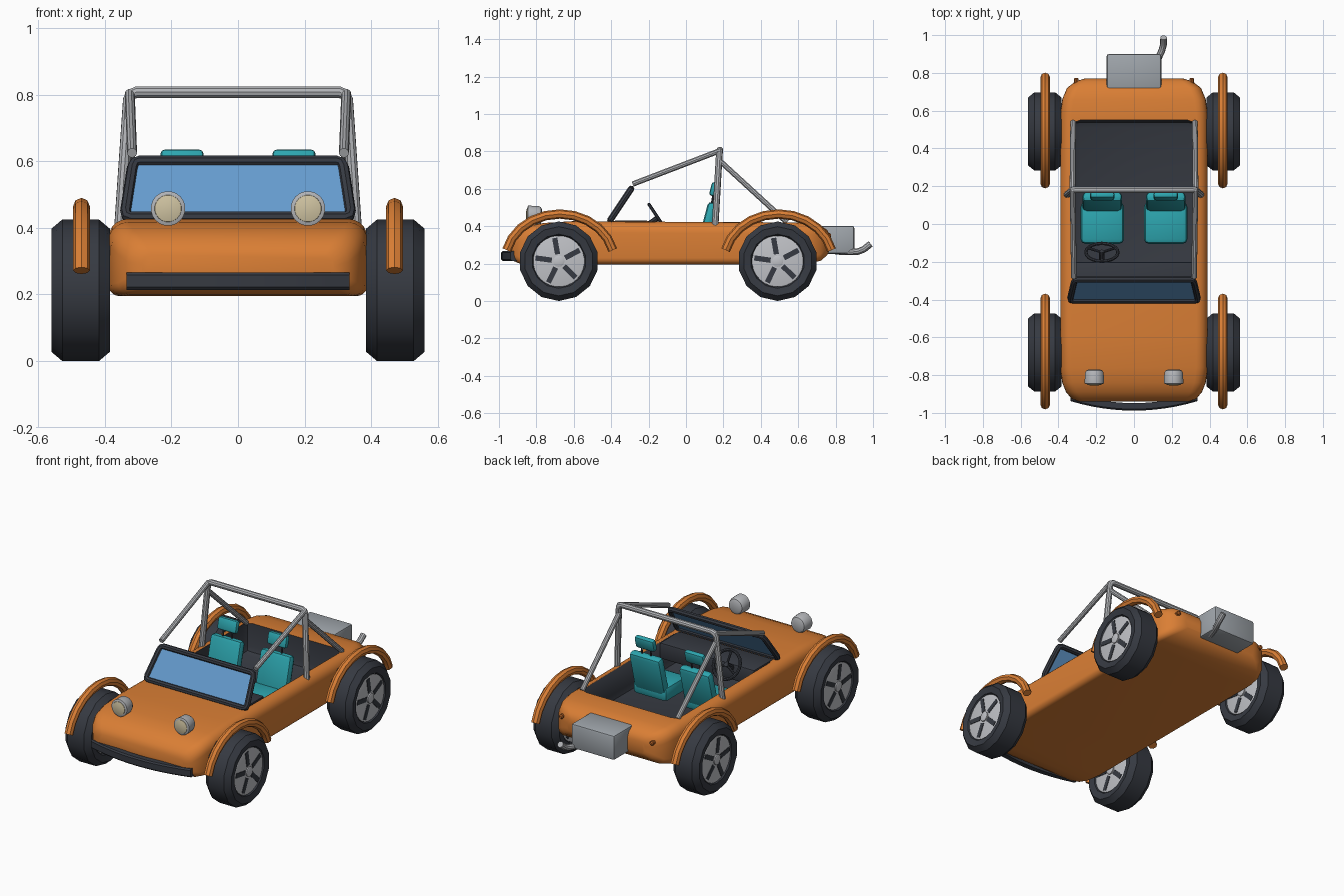
import bpy, bmesh
from math import sin, cos, pi, radians
from mathutils import Vector, Matrix

if "Cube" in bpy.data.objects:
    bpy.data.objects.remove(bpy.data.objects["Cube"])


def material(name, r, g, b):
    m = bpy.data.materials.new(name)
    m.use_nodes = True
    m.diffuse_color = (r, g, b, 1)
    m.node_tree.nodes["Principled BSDF"].inputs["Base Color"].default_value = (r, g, b, 1)
    return m


ORANGE = material("orange paint", 0.70, 0.21, 0.035)
DARK = material("dark rubber", 0.037, 0.042, 0.054)
GLASS = material("blue glass", 0.13, 0.33, 0.62)
TEAL = material("teal seat", 0.026, 0.38, 0.43)
STEEL = material("steel tube", 0.45, 0.46, 0.48)
ALLOY = material("alloy rim", 0.53, 0.54, 0.57)
ENGINE = material("engine grey", 0.35, 0.38, 0.41)
LENS = material("cream lens", 0.63, 0.55, 0.36)
TAIL = material("tail amber", 0.45, 0.12, 0.02)


def finish(name, mesh, mat, angle=32):
    ob = bpy.data.objects.new(name, mesh)
    bpy.context.collection.objects.link(ob)
    if mat:
        mesh.materials.clear()
        mesh.materials.append(mat)
    bpy.ops.object.select_all(action='DESELECT')
    ob.select_set(True)
    bpy.context.view_layer.objects.active = ob
    bpy.ops.object.shade_smooth_by_angle(angle=radians(angle))
    return ob


def from_bmesh(name, bm, mat, angle=32):
    bmesh.ops.recalc_face_normals(bm, faces=bm.faces)
    mesh = bpy.data.meshes.new(name)
    bm.to_mesh(mesh)
    bm.free()
    return finish(name, mesh, mat, angle)


def loft(name, rings, mat, angle=32):
    """Skin a row of equal rings and cap both ends."""
    bm = bmesh.new()
    vs = [[bm.verts.new(p) for p in ring] for ring in rings]
    n = len(vs[0])
    for a, b in zip(vs, vs[1:]):
        for i in range(n):
            j = (i + 1) % n
            bm.faces.new((a[i], a[j], b[j], b[i]))
    bm.faces.new(vs[0])
    bm.faces.new(vs[-1])
    return from_bmesh(name, bm, mat, angle)


def lathe(name, profile, centre, axis, mat, segs=20):
    """Turn (offset, radius) pairs about the x or y axis."""
    rings = []
    for d, r in profile:
        ring = []
        for k in range(segs):
            t = 2 * pi * (k + 0.5) / segs
            p = (d, r * cos(t), r * sin(t)) if axis == 'x' else (r * cos(t), d, r * sin(t))
            ring.append(Vector(centre) + Vector(p))
        rings.append(ring)
    return loft(name, rings, mat)


def box(name, size, loc, mat, bevel=0.0, rot=None, segs=2):
    bm = bmesh.new()
    bmesh.ops.create_cube(bm, size=1)
    bmesh.ops.scale(bm, vec=size, verts=bm.verts)
    if bevel:
        bmesh.ops.bevel(bm, geom=bm.edges[:], offset=bevel, segments=segs,
                        profile=0.5, affect='EDGES')
    if rot:
        bmesh.ops.rotate(bm, cent=(0, 0, 0), matrix=rot, verts=bm.verts)
    bmesh.ops.translate(bm, vec=loc, verts=bm.verts)
    return from_bmesh(name, bm, mat)


def tube(name, points, radius, mat, closed=False, res=2, angle=32):
    cu = bpy.data.curves.new(name, 'CURVE')
    cu.dimensions = '3D'
    cu.bevel_depth = radius
    cu.bevel_resolution = res
    cu.use_fill_caps = True
    sp = cu.splines.new('POLY')
    sp.points.add(len(points) - 1)
    for q, p in zip(sp.points, points):
        q.co = (*p, 1)
    sp.use_cyclic_u = closed
    helper = bpy.data.objects.new(name + "_path", cu)
    mesh = bpy.data.meshes.new_from_object(helper)
    bpy.data.objects.remove(helper)
    return finish(name, mesh, mat, angle)


# Body tub: rounded sections lofted from nose to tail
def section(y, w, lo, hi):
    pts = []
    r_top, r_low = min(0.06, (hi - lo) * 0.4), min(0.035, (hi - lo) * 0.3)
    for sx, sz, r, start in ((1, 1, r_top, 0), (-1, 1, r_top, 1),
                             (-1, -1, r_low, 2), (1, -1, r_low, 3)):
        cx, cz = sx * (w - r), (hi - r if sz > 0 else lo + r)
        for k in range(6):
            t = (start + k / 5) * pi / 2
            pts.append((cx + r * cos(t), y, cz + r * sin(t)))
    return pts


stations = [(-0.94, 0.29, 0.24, 0.32), (-0.925, 0.33, 0.215, 0.35), (-0.89, 0.36, 0.2, 0.38),
            (-0.84, 0.38, 0.196, 0.402), (-0.76, 0.39, 0.195, 0.417), (-0.6, 0.39, 0.195, 0.427),
            (-0.4, 0.39, 0.195, 0.425), (0.58, 0.39, 0.195, 0.42), (0.66, 0.38, 0.2, 0.415),
            (0.72, 0.355, 0.215, 0.402), (0.755, 0.31, 0.245, 0.38), (0.77, 0.26, 0.275, 0.35)]
body = loft("body_tub", [section(*s) for s in stations], ORANGE, 40)

# Cockpit opening, lined in dark
cutter = box("cockpit_cutter", (0.65, 0.93, 0.4), (0, 0.085, 0.44), DARK, 0.04)
cutter.hide_render = True
mod = body.modifiers.new("cockpit", 'BOOLEAN')
mod.operation = 'DIFFERENCE'
mod.solver = 'EXACT'
mod.object = cutter
bpy.context.view_layer.update()
cut = bpy.data.meshes.new_from_object(body.evaluated_get(bpy.context.evaluated_depsgraph_get()))
body.modifiers.clear()
body.data = cut
bpy.data.objects.remove(cutter)
cut.materials.clear()
cut.materials.append(ORANGE)
cut.materials.append(DARK)
for f in cut.polygons:
    c = f.center
    inside = abs(c.x) < 0.328 and -0.385 < c.y < 0.553 and 0.23 < c.z < 0.416
    f.material_index = int(inside)

box("dashboard", (0.64, 0.19, 0.1), (0, -0.295, 0.38), DARK, 0.012)

# Windscreen: a leaning trapezoid with clipped corners
def screen(u, v):
    return Vector((u * (0.34 - 0.026 * v), -0.405 + 0.112 * v, 0.432 + 0.168 * v))


corners = [(-0.94, 0), (0.94, 0), (0.985, 0.03), (1, 0.12), (1, 0.88), (0.985, 0.97),
           (0.94, 1), (-0.94, 1), (-0.985, 0.97), (-1, 0.88), (-1, 0.12), (-0.985, 0.03)]
tube("windscreen_frame", [screen(u, v) for u, v in corners], 0.017, DARK, closed=True)
lean = Vector((0, 0.003, -0.002))
loft("windscreen_glass", [[screen(u, v) + k * lean for u, v in corners] for k in (-1, 1)], GLASS)

# Roll cage
hoop = [(0.355, 0.155, 0.39), (0.328, 0.178, 0.785), (0.322, 0.18, 0.8), (0.305, 0.181, 0.807)]
tube("roll_hoop", hoop + [(-x, y, z) for x, y, z in reversed(hoop)], 0.018, STEEL, res=3)
for s, side in ((1, "left"), (-1, "right")):
    tube(f"front_brace_{side}", [(s * 0.325, 0.18, 0.803), (s * 0.318, -0.285, 0.625)],
         0.015, STEEL, res=3)
    tube(f"rear_brace_{side}", [(s * 0.326, 0.18, 0.75), (s * 0.322, 0.54, 0.42)],
         0.015, STEEL, res=3)

    # Seats
    tilt = Matrix.Rotation(-0.25, 3, 'X')
    x = s * 0.168
    box(f"seat_cushion_{side}", (0.23, 0.22, 0.09), (x, 0.005, 0.295), TEAL, 0.025)
    box(f"seat_back_{side}", (0.21, 0.055, 0.25), (x, 0.115, 0.405), TEAL, 0.022, tilt)
    box(f"headrest_{side}", (0.13, 0.035, 0.075), (x, 0.148, 0.598), TEAL, 0.014, tilt)
    for k in (-1, 1):
        tube(f"headrest_post_{side}", [(x + k * 0.03, 0.135, 0.5), (x + k * 0.03, 0.147, 0.58)],
             0.005, DARK)

    # Headlights and tail lights
    lamp = (s * 0.21, -0.81, 0.458)
    lathe(f"headlight_shell_{side}", [(0.04, 0.03), (0.034, 0.044), (0.022, 0.05), (-0.024, 0.052),
                                      (-0.034, 0.052), (-0.038, 0.042)], lamp, 'y', STEEL)
    lathe(f"headlight_lens_{side}", [(-0.034, 0.042), (-0.04, 0.04), (-0.045, 0.02)],
          lamp, 'y', LENS)
    lathe(f"tail_light_{side}", [(-0.03, 0.013), (0.01, 0.013), (0.016, 0.008)],
          (s * 0.305, 0.758, 0.35), 'y', TAIL, 10)

    for y, end in ((-0.68, "front"), (0.49, "rear")):
        # Fender arch
        arc = [radians(14 + 152 * k / 10) for k in range(11)]
        tube(f"{end}_fender_{side}", [(s * 0.47, y + 0.005 + 0.292 * cos(t), 0.21 + 0.255 * sin(t))
                                      for t in arc], 0.025, ORANGE, res=2)
        # Tyre, with a slotted rim on both faces
        hub = Vector((s * 0.4725, y, 0.2125))
        half = [(0.062, 0.135), (0.08, 0.145), (0.0875, 0.185), (0.055, 0.2125)]
        lathe(f"{end}_tyre_{side}", half + [(-d, r) for d, r in reversed(half)],
              hub, 'x', DARK, 14)
        for f in (-1, 1):
            lathe(f"{end}_rim_{side}", [(f * 0.055, 0.137), (f * 0.074, 0.137), (f * 0.076, 0.13)],
                  hub, 'x', ALLOY, 28)
            lathe(f"{end}_hub_cap_{side}", [(f * 0.07, 0.03), (f * 0.083, 0.03), (f * 0.086, 0.022)],
                  hub, 'x', ALLOY, 14)
            for k in range(5):
                turn = Matrix.Rotation(radians(28 + 72 * k), 3, 'X')
                spot = hub + Vector((f * 0.0765, 0, 0)) + turn @ Vector((0, 0.082, 0))
                box(f"{end}_rim_slot_{side}", (0.005, 0.088, 0.028), spot, DARK, 0, turn)

# Steering wheel and column
grip = Matrix.Translation((-0.17, -0.15, 0.445)) @ Matrix.Rotation(radians(-56), 4, 'X')
ring = [grip @ Vector((0.085 * cos(t), 0.085 * sin(t), 0))
        for t in (2 * pi * k / 20 for k in range(20))]
tube("steering_wheel", ring, 0.009, DARK, closed=True)
for k in range(3):
    t = radians(-90 + 120 * k)
    tube("steering_spoke", [grip @ Vector((0, 0, 0)),
                            grip @ Vector((0.085 * cos(t), 0.085 * sin(t), 0))], 0.007, DARK)
tube("steering_column", [grip @ Vector((0, 0, 0.008)), grip @ Vector((0, 0, -0.12))], 0.014, DARK)

# Curved front bumper
rings = []
for k in range(13):
    x = -0.335 + 0.67 * k / 12
    y = -0.968 + 0.05 * (x / 0.335) ** 2
    rings.append([(x, y + dy, 0.24 + dz) for dy, dz in
                  ((-0.02, -0.018), (-0.012, -0.026), (0.02, -0.026),
                   (0.02, 0.026), (-0.012, 0.026), (-0.02, 0.018))])
loft("front_bumper", rings, DARK)

# Rear engine and exhaust
box("engine_block", (0.29, 0.19, 0.15), (0, 0.805, 0.327), ENGINE, 0.012)
tube("exhaust_pipe", [(0.10, 0.80, 0.265), (0.13, 0.88, 0.262), (0.148, 0.92, 0.264),
                      (0.156, 0.95, 0.276), (0.157, 0.987, 0.305)], 0.018, STEEL, res=3)
